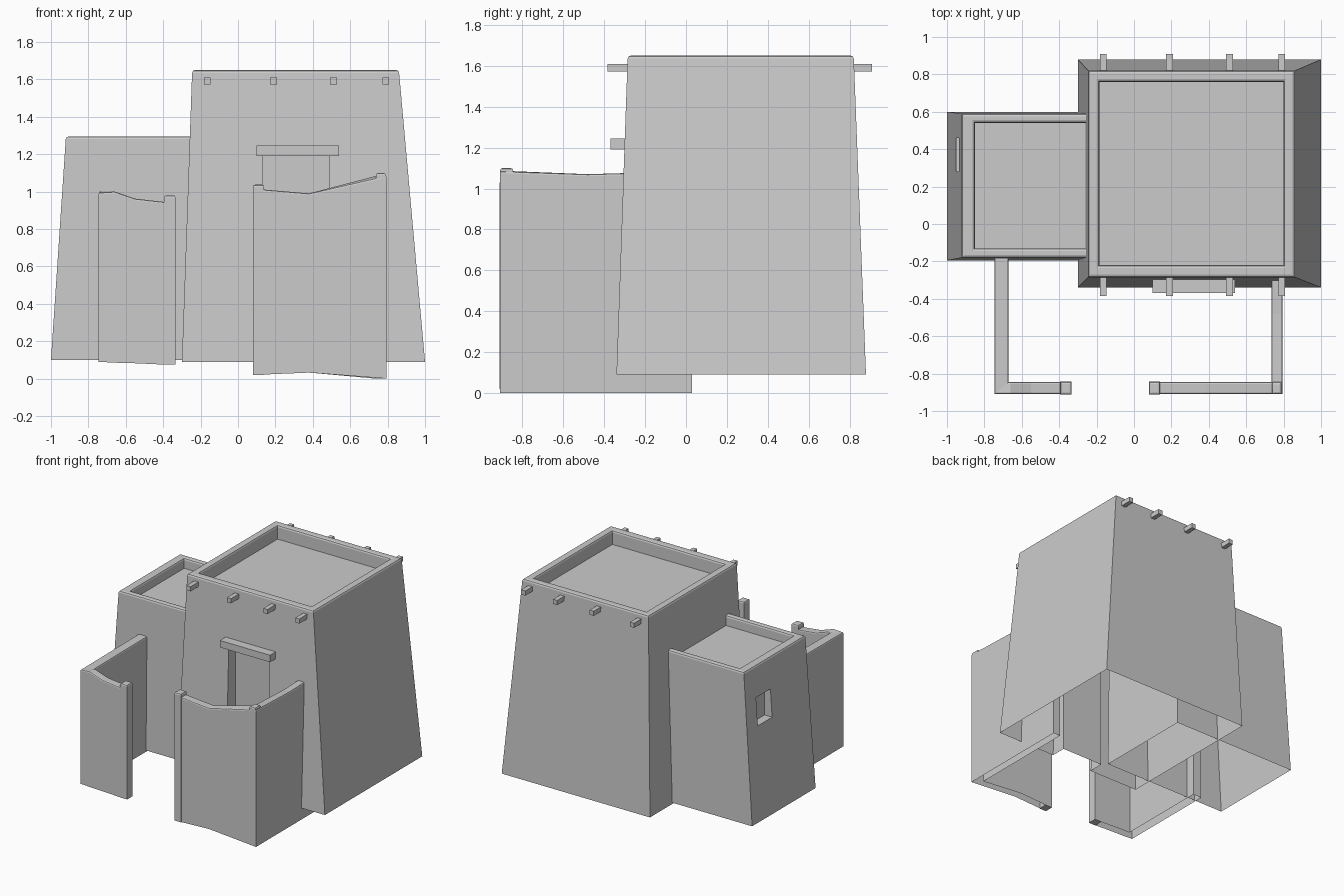
import bpy, bmesh

if "Cube" in bpy.data.objects:
    bpy.data.objects.remove(bpy.data.objects["Cube"])


def finish(name, bm, bevel_edges=(), offset=0.015):
    if bevel_edges:
        bmesh.ops.bevel(bm, geom=list(bevel_edges), offset=offset, segments=2,
                        profile=0.5, affect='EDGES')
    bmesh.ops.recalc_face_normals(bm, faces=bm.faces)
    me = bpy.data.meshes.new(name)
    bm.to_mesh(me)
    bm.free()
    ob = bpy.data.objects.new(name, me)
    bpy.context.collection.objects.link(ob)
    return ob


def ring(bm, r, z):
    x0, x1, y0, y1 = r
    return [bm.verts.new(p) for p in ((x0, y0, z), (x1, y0, z), (x1, y1, z), (x0, y1, z))]


def block(name, base, top, inner, zb, zt, floor, side, opening):
    """Tapered open-bottomed house shell with a sunken roof and one niche.
    side 0 = front, 3 = left; opening = (a0, a1, z0, z1, back plane)."""
    bm = bmesh.new()
    b, t = ring(bm, base, zb), ring(bm, top, zt)
    i, f = ring(bm, inner, zt), ring(bm, inner, floor)
    for k in range(4):
        n = (k + 1) % 4
        if k != side:
            bm.faces.new((b[k], b[n], t[n], t[k]))
        bm.faces.new((t[k], t[n], i[n], i[k]))
        bm.faces.new((i[k], i[n], f[n], f[k]))
    bm.faces.new(f)

    # niche (doorway or window) framed into the chosen wall
    a0, a1, z0, z1, back = opening

    def point(a, z, deep):
        s = (z - zb) / (zt - zb)
        c = 2 if side == 0 else 0
        d = back if deep else base[c] + (top[c] - base[c]) * s
        return bm.verts.new((a, d, z) if side == 0 else (d, a, z))

    corners = ((a0, z0), (a1, z0), (a1, z1), (a0, z1))
    o = [point(*c, False) for c in corners]
    d = [point(*c, True) for c in corners]
    l, r = (0, 1) if side == 0 else (0, 3)
    w = [b[l], b[r], t[r], t[l]]
    for k in range(4):
        n = (k + 1) % 4
        if k == 0 and z0 <= zb:
            continue
        bm.faces.new((w[k], w[n], o[n], o[k]))
        bm.faces.new((o[k], o[n], d[n], d[k]))
    bm.faces.new(d)
    rim = [e for e in bm.edges if all(v in t for v in e.verts) or all(v in i for v in e.verts)]
    return finish(name, bm, rim)


def wall(name, stations):
    """Open-bottomed wall; each station = outer xy, inner xy, bottom z, top z."""
    bm = bmesh.new()
    rows = []
    for o, n, zb, zt in stations:
        rows.append([bm.verts.new(p) for p in ((*o, zb), (*o, zt), (*n, zt), (*n, zb))])
    rim = []
    for p, q in zip(rows, rows[1:]):
        for k in range(3):
            bm.faces.new((p[k], q[k], q[k + 1], p[k + 1]))
        rim += [bm.edges.get((p[k], q[k])) for k in (1, 2)]
    bm.faces.new(rows[0])
    bm.faces.new(rows[-1])
    return finish(name, bm, rim, 0.01)


def box(name, x0, x1, y0, y1, z0, z1, rounded=0):
    bm = bmesh.new()
    a, b = ring(bm, (x0, x1, y0, y1), z0), ring(bm, (x0, x1, y0, y1), z1)
    bm.faces.new(a)
    bm.faces.new(b)
    for k in range(4):
        n = (k + 1) % 4
        bm.faces.new((a[k], a[n], b[n], b[k]))
    rim = [e for e in bm.edges if all(v in b for v in e.verts)] if rounded else ()
    return finish(name, bm, rim, rounded)


# Main house with doorway, annex with window
block("main_house", (-0.30, 1.0, -0.34, 0.88), (-0.245, 0.86, -0.285, 0.82),
      (-0.185, 0.80, -0.22, 0.76), 0.09, 1.65, 1.54, 0, (0.13, 0.49, 0.09, 1.20, -0.22))
block("side_annex", (-1.0, 0.085, -0.195, 0.60), (-0.92, 0.085, -0.18, 0.59),
      (-0.85, 0.02, -0.13, 0.54), 0.10, 1.295, 1.215, 3, (0.28, 0.46, 0.83, 1.05, -0.885))

# Door lintel
box("door_lintel", 0.10, 0.54, -0.37, -0.27, 1.19, 1.245)

# Roof beam ends, front and back
for k, x in enumerate((-0.165, 0.19, 0.51, 0.79)):
    for label, y0, y1 in (("front", -0.385, -0.25), ("back", 0.79, 0.91)):
        box(f"roof_beam_{label}_{k + 1}", x - 0.018, x + 0.018, y0, y1, 1.573, 1.61)

# Courtyard walls
F, B = -0.91, -0.845


def front(x, zb, zt):
    return ((x, F), (x, B), zb, zt)


wall("courtyard_wall_left", [
    ((-0.745, -0.12), (-0.67, -0.12), 0.09, 1.0),
    ((-0.745, F), (-0.67, B), 0.09, 0.995),
    front(-0.66, 0.085, 1.0), front(-0.55, 0.082, 0.962),
    front(-0.40, 0.075, 0.945), front(-0.34, 0.075, 0.945)])
wall("courtyard_wall_right", [
    front(0.088, 0.02, 1.01), front(0.145, 0.022, 1.01), front(0.38, 0.032, 0.99),
    ((0.795, F), (0.735, B), 0.0, 1.085),
    ((0.795, -0.48), (0.735, -0.48), 0.0, 1.07),
    ((0.795, 0.03), (0.735, 0.03), 0.0, 1.085)])

# Gate posts and corner post cap
box("gate_post_left", -0.395, -0.334, F - 0.002, B + 0.002, 0.075, 0.98, 0.012)
box("gate_post_right", 0.08, 0.14, F - 0.002, B + 0.002, 0.02, 1.037, 0.012)
box("corner_post", 0.738, 0.79, F + 0.001, B, 1.0, 1.10, 0.012)
